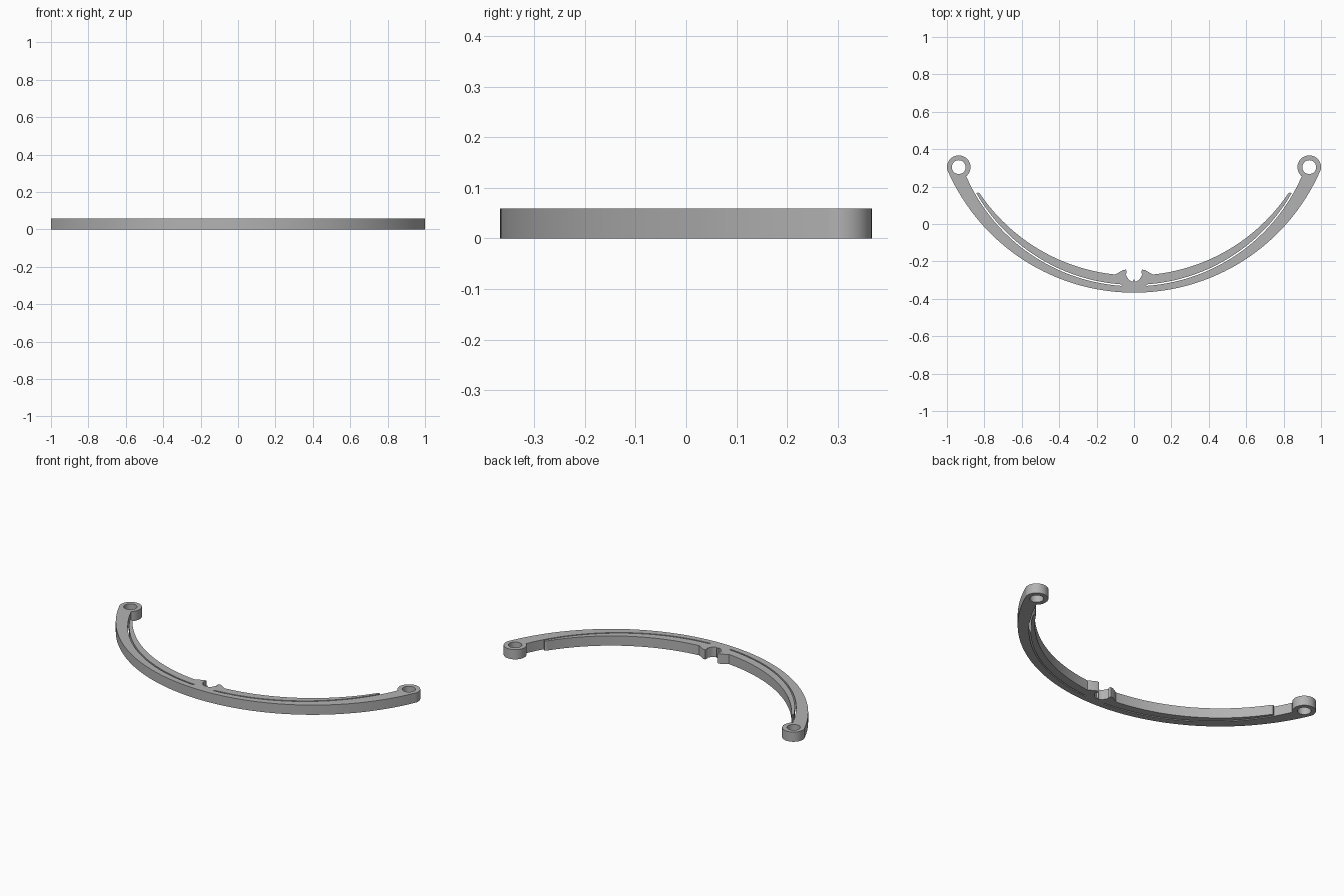
import bpy
from math import cos, sin, radians, sqrt, asin, atan2, degrees

if "Cube" in bpy.data.objects:
    bpy.data.objects.remove(bpy.data.objects["Cube"], do_unlink=True)

HEIGHT = 0.059
EYE_X, EYE_Y, EYE_R, HOLE_R = 0.937, 0.304, 0.063, 0.037


def arc(cx, cy, r, start, end, n):
    """Points on a circle between two angles in degrees."""
    steps = [radians(start + (end - start) * i / n) for i in range(n + 1)]
    return [(cx + r * cos(a), cy + r * sin(a)) for a in steps]


def sag(cy, r, x0, x1, n=40):
    """Points along the lower side of a circle centred on x = 0."""
    a0, a1 = degrees(asin(x0 / r)), degrees(asin(x1 / r))
    return arc(0, cy, r, a0 - 90, a1 - 90, n)


# Half of the outline: outer bow, pivot eye, slit, tapered leaf, centre clip
tangent = degrees(atan2(EYE_Y - 0.72, EYE_X))
half = sag(0.72, 1.087, 0, 1.087 * cos(radians(tangent)), 48)
half += arc(EYE_X, EYE_Y, EYE_R, tangent, 233, 32)[1:]
half += sag(0.645, 0.978, 0.896, 0.068)
half += [(0.064, -0.327)]
half += sag(0.645, 0.970, 0.068, 0.841)
half += [(0.841, 0.166), (0.834, 0.168)]
half += sag(0.72, 0.995, 0.825, 0.10)
half += [(0.058, -0.246), (0.042, -0.244), (0.040, -0.262), (0.046, -0.268)]
half += arc(0, -0.268, 0.040, -20, -90, 8)
half[-1] = (0, -0.295)
outline = half + [(-x, y) for x, y in half[-2:0:-1]]
holes = [arc(s * EYE_X, EYE_Y, HOLE_R, 0, 360, 32)[:-1] for s in (1, -1)]

# Filled flat curve, extruded to a solid
curve = bpy.data.curves.new("bow_profile", "CURVE")
curve.dimensions = "2D"
curve.fill_mode = "BOTH"
curve.extrude = HEIGHT / 2
for loop in [outline] + holes:
    spline = curve.splines.new("POLY")
    spline.points.add(len(loop) - 1)
    for point, (x, y) in zip(spline.points, loop):
        point.co = (x, y, 0, 1)
    spline.use_cyclic_u = True
bow = bpy.data.objects.new("sprung_bow", curve)
bow.location.z = HEIGHT / 2
bpy.context.collection.objects.link(bow)

bpy.ops.object.select_all(action="DESELECT")
bow.select_set(True)
bpy.context.view_layer.objects.active = bow
bpy.ops.object.convert(target="MESH")
bow = bpy.context.object

# Weld the caps to the walls, then smooth the curved walls only
bpy.ops.object.mode_set(mode="EDIT")
bpy.ops.mesh.select_all(action="SELECT")
bpy.ops.mesh.remove_doubles(threshold=0.0001)
bpy.ops.mesh.normals_make_consistent(inside=False)
bpy.ops.object.mode_set(mode="OBJECT")
bpy.ops.object.shade_smooth_by_angle(angle=radians(30))

# Plain grey material
grey = bpy.data.materials.new("plain_grey")
grey.use_nodes = True
colour = (0.45, 0.45, 0.45, 1)
grey.diffuse_color = colour
grey.node_tree.nodes["Principled BSDF"].inputs["Base Color"].default_value = colour
bow.data.materials.clear()
bow.data.materials.append(grey)
